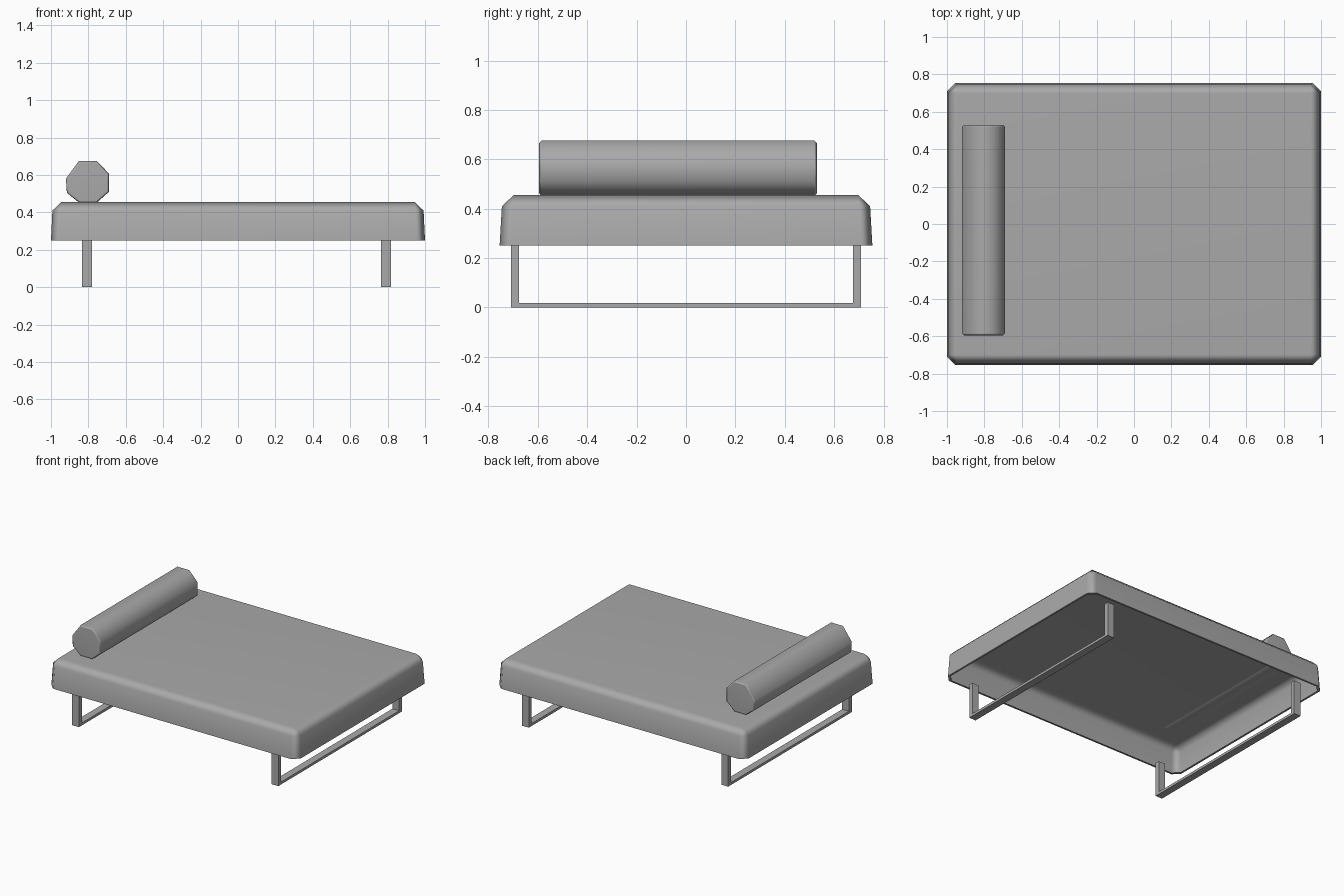
import bpy, bmesh, math
from mathutils import Vector

cube = bpy.data.objects.get("Cube")
if cube:
    bpy.data.objects.remove(cube)

GREY = (0.4, 0.4, 0.4, 1)
grey = bpy.data.materials.new("soft_grey")
grey.use_nodes = True
grey.diffuse_color = GREY
grey.node_tree.nodes["Principled BSDF"].inputs["Base Color"].default_value = GREY


def add_object(name, bm, smooth_angle=None):
    mesh = bpy.data.meshes.new(name)
    bm.to_mesh(mesh)
    bm.free()
    mesh.materials.append(grey)
    obj = bpy.data.objects.new(name, mesh)
    bpy.context.collection.objects.link(obj)
    if smooth_angle:
        bpy.ops.object.select_all(action="DESELECT")
        obj.select_set(True)
        bpy.context.view_layer.objects.active = obj
        bpy.ops.object.shade_smooth_by_angle(angle=math.radians(smooth_angle))
        weighted = obj.modifiers.new("weighted_normals", "WEIGHTED_NORMAL")
        weighted.keep_sharp = True
    return obj


def prism(points, direction):
    """Closed prism from a flat outline and an extrusion vector."""
    bm = bmesh.new()
    face = bm.faces.new([bm.verts.new(p) for p in points])
    new = bmesh.ops.extrude_face_region(bm, geom=[face], use_keep_orig=True)["geom"]
    bmesh.ops.translate(bm, vec=direction,
                        verts=[v for v in new if isinstance(v, bmesh.types.BMVert)])
    bmesh.ops.recalc_face_normals(bm, faces=bm.faces)
    return bm


# Mattress: hollow tapered box, chamfered above and at the corners, with a thin rim
BASE, TOP = 0.25, 0.455
bm = bmesh.new()
bmesh.ops.create_cube(bm, size=2)
for v in bm.verts:
    upper = v.co.z > 0
    v.co = Vector((v.co.x * (0.99 if upper else 1), v.co.y * (0.743 if upper else 0.755),
                   TOP if upper else BASE))
bottom = [f for f in bm.faces if f.normal.z < -0.9 or all(v.co.z < 0.3 for v in f.verts)]
bmesh.ops.delete(bm, geom=bottom, context="FACES_ONLY")
bmesh.ops.bevel(bm, geom=[e for e in bm.edges if not e.is_boundary],
                offset=0.045, segments=1, affect="EDGES")
rim = [e for e in bm.edges if e.is_boundary]
lip = bmesh.ops.extrude_edge_only(bm, edges=rim)["geom"]
for v in [g for g in lip if isinstance(g, bmesh.types.BMVert)]:
    v.co.x *= 0.986
    v.co.y *= 0.982
bmesh.ops.recalc_face_normals(bm, faces=bm.faces)
add_object("mattress", bm, 60)

# Bolster: eight-sided cushion with slightly softened ends
outline = [(-0.85, 0.676), (-0.755, 0.676), (-0.69, 0.607), (-0.69, 0.51),
           (-0.755, 0.452), (-0.85, 0.452), (-0.915, 0.505), (-0.92, 0.58)]
FRONT, BACK = -0.595, 0.53
bm = prism([(x, FRONT, z) for x, z in outline], (0, BACK - FRONT, 0))
ends = [f for f in bm.faces if abs(f.normal.y) > 0.9]
bmesh.ops.bevel(bm, geom=list({e for f in ends for e in f.edges}),
                offset=0.01, segments=1, affect="EDGES")
add_object("bolster", bm, 60)

# Legs: a flat U-shaped frame under each end
OUT, INNER, RAIL, WIDTH = 0.708, 0.676, 0.018, 0.054
u_shape = [(-OUT, 0), (OUT, 0), (OUT, BASE), (INNER, BASE),
           (INNER, RAIL), (-INNER, RAIL), (-INNER, BASE), (-OUT, BASE)]
for name, x in (("right_leg_frame", -0.807), ("left_leg_frame", 0.792)):
    add_object(name, prism([(x - WIDTH / 2, y, z) for y, z in u_shape], (WIDTH, 0, 0)))
